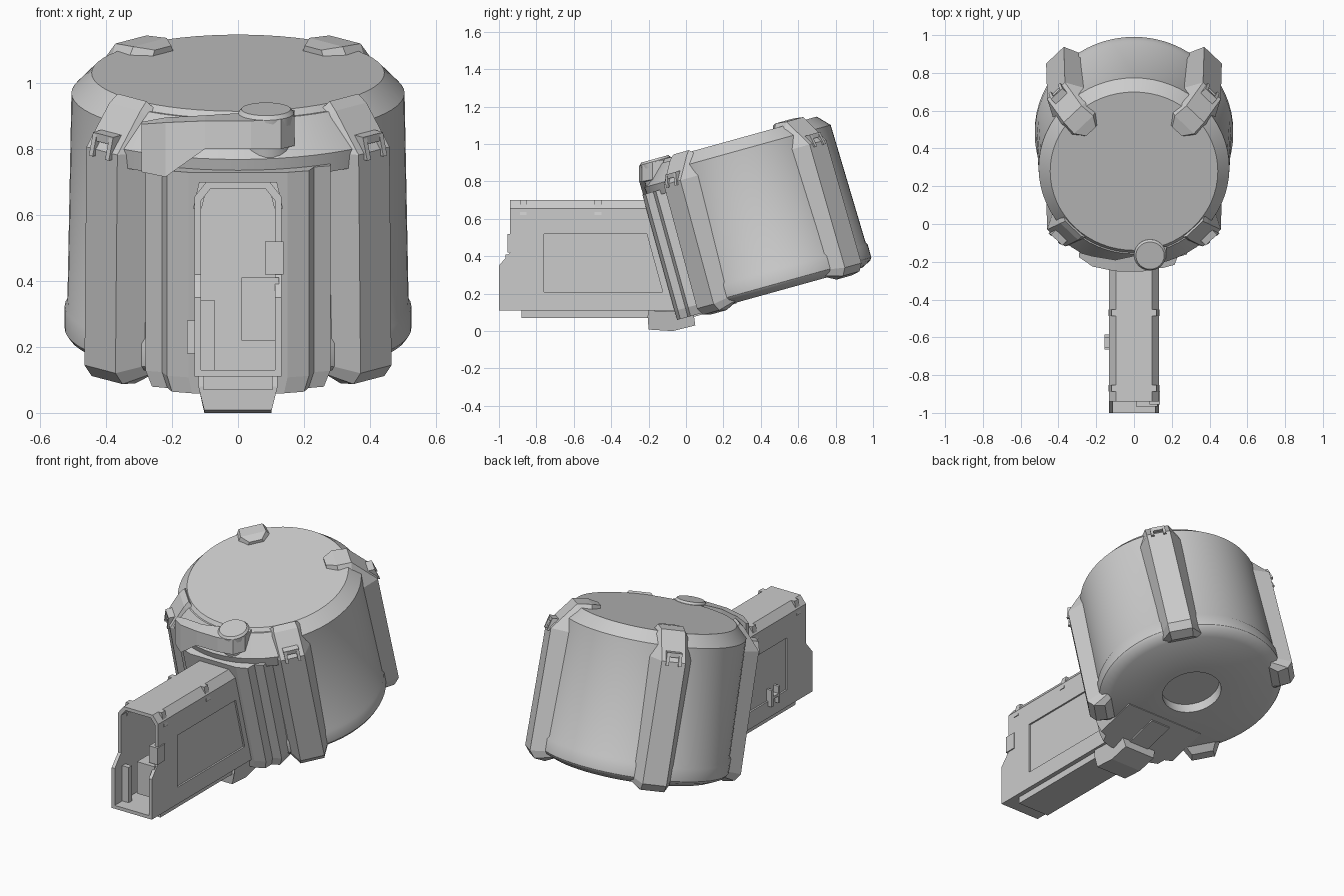
import bpy, bmesh
from math import sin, cos, pi, radians
from mathutils import Matrix

if "Cube" in bpy.data.objects:
    bpy.data.objects.remove(bpy.data.objects["Cube"])

TILT = Matrix.Rotation(radians(15.5), 4, 'X')   # drum axis leans toward the front
DRUM_Y = 0.545                                  # drum axis in the tilted frame


def make(name, verts, faces, tilted=False, smooth=False):
    bm = bmesh.new()
    vs = [bm.verts.new(v) for v in verts]
    for f in faces:
        bm.faces.new([vs[i] for i in f])
    bmesh.ops.remove_doubles(bm, verts=bm.verts, dist=1e-5)
    bmesh.ops.recalc_face_normals(bm, faces=bm.faces)
    me = bpy.data.meshes.new(name)
    bm.to_mesh(me)
    bm.free()
    ob = bpy.data.objects.new(name, me)
    bpy.context.collection.objects.link(ob)
    if tilted:
        ob.matrix_world = TILT
    if smooth:
        bpy.ops.object.select_all(action='DESELECT')
        bpy.context.view_layer.objects.active = ob
        ob.select_set(True)
        bpy.ops.object.shade_smooth_by_angle(angle=radians(30))
    return ob


def loft(name, rings, tilted=False, smooth=False):
    n = len(rings[0])
    verts = [v for r in rings for v in r]
    faces = [(i * n + j, i * n + (j + 1) % n, (i + 1) * n + (j + 1) % n, (i + 1) * n + j)
             for i in range(len(rings) - 1) for j in range(n)]
    faces += [tuple(range(n))[::-1], tuple(range(len(verts) - n, len(verts)))]
    return make(name, verts, faces, tilted, smooth)


def prism_x(name, prof, x0, x1):
    return loft(name, [[(x, y, z) for y, z in prof] for x in (x0, x1)])


def box(name, x, y, z, tilted=False):
    rect = [(x[0], y[0]), (x[1], y[0]), (x[1], y[1]), (x[0], y[1])]
    return loft(name, [[(a, b, h) for a, b in rect] for h in z], tilted)


def polar(ang, r, t, w):
    # r outward, t sideways, w along the drum axis
    return (1.02 * (r * cos(ang) - t * sin(ang)), DRUM_Y + r * sin(ang) + t * cos(ang), w)


# Drum body: lathe with recessed hub below, lower band and bevelled lid
N = 64
prof = [(.165, .135), (.165, .075), (.455, .075), (.505, .10), (.515, .115), (.515, .185),
        (.507, .20), (.495, .855), (.435, .918)]
loft("drum_body", [[polar(2 * pi * k / N, r, 0, w) for k in range(N)] for r, w in prof],
     True, True)

# Raised rim along the front of the lid
rim = [(.48, .74), (.55, .74), (.555, .80), (.46, .90), (.44, .90)]
loft("front_rim", [[polar(radians(a), r, 0, w) for r, w in rim] for a in range(-132, -47, 6)],
     True, True)

# Four clamping straps: stations of outer r, w, inner r, w, outer and inner half width
lower = [(.49, .05, .43, .085, .06, .09), (.55, .06, .45, .09, .065, .115),
         (.58, .10, .46, .12, .065, .12), (.572, .785, .47, .785, .065, .12)]
front_top = [(.475, .905, .44, .84, .065, .11), (.445, .928, .43, .90, .06, .09)]
back_top = [(.45, .935, .43, .85, .065, .12), (.37, .942, .37, .90, .07, .095),
            (.315, .935, .315, .90, .035, .05)]
for deg, side in ((45, "back_right"), (135, "back_left"), (-45, "front_right"), (-135, "front_left")):
    a = radians(deg)
    stations = lower + (back_top if deg > 0 else front_top)
    loft("strap_" + side,
         [[polar(a, ro, -ht, wo), polar(a, ro, ht, wo), polar(a, ri, hb, wi), polar(a, ri, -hb, wi)]
          for ro, wo, ri, wi, ht, hb in stations], True)
    # buckle: two posts and a bar
    for i, (t0, t1, w0, w1) in enumerate(((-.042, -.026, .765, .83), (.026, .042, .765, .83),
                                          (-.042, .042, .81, .835))):
        loft(f"buckle_{side}_{i}",
             [[polar(a, r, t, w) for r, t in ((.50, t0), (.585 if w < .8 else .568, t0),
                                              (.585 if w < .8 else .568, t1), (.50, t1))]
              for w in (w0, w1)], True)

# Housing that joins drum and feed tower
half = [(.15, -.03), (.215, -.012), (.23, .03), (.28, .045), (.28, .30)]
plan = half + [(-x, y) for x, y in reversed(half)]
loft("front_housing", [[(x * k, y, w) for x, y in plan]
                       for w, k in ((.07, .93), (.12, 1), (.765, 1))], True)

# Feed tower: hollow shell, open at the front
def section(x, z0, z1, ch):
    right = [(x, z0), (x, .35), (x, .42), (x, z1 - ch), (x - ch * .8, z1)]
    return right + [(-px, pz) for px, pz in reversed(right)]

def mouth(z):
    return -1.0 if z < .4 else -.94

outer, inner = section(.132, .11, .70, .045), section(.112, .13, .68, .037)
tower = loft("feed_tower", [
    [(x, .05, z) for x, z in outer],
    [(x, mouth(z), z) for x, z in outer],
    [(x, mouth(z), z) for x, z in inner],
    [(x, -.40, z) for x, z in inner]])

# Recessed side panels
for s in (-1, 1):
    cut = prism_x("panel_cutter", [(-.76, .21), (-.125, .21), (-.21, .52), (-.76, .52)],
                  s * .122, s * .2)
    mod = tower.modifiers.new("panel", 'BOOLEAN')
    mod.object = cut
    mod.solver = 'EXACT'
    bpy.ops.object.select_all(action='DESELECT')
    bpy.context.view_layer.objects.active = tower
    tower.select_set(True)
    bpy.ops.object.modifier_apply(modifier=mod.name)
    bpy.data.objects.remove(cut)

# Ribs on the tower's upper edges
for s in (-1, 1):
    for y in (-.47, -.87):
        loft(f"top_rib_{'right' if s > 0 else 'left'}",
             [[(s * x, yy, z) for x, z in ((.09, .70), (.118, .70), (.136, .62), (.11, .62))]
              for yy in (y - .018, y + .018)])

# Guides in the tower mouth, side catch
box("mouth_block", (.01, .125), (-.965, -.86), (.22, .41))
box("mouth_clip", (.082, .138), (-.955, -.885), (.42, .52))
box("mouth_left_lip", (-.12, -.07), (-.93, -.90), (.13, .34))
for i, (y0, y1, z0, z1) in enumerate(((-.665, -.65, .18, .28), (-.60, -.585, .18, .28),
                                      (-.665, -.585, .222, .238))):
    box(f"side_catch_{i}", (-.155, -.12), (y0, y1), (z0, z1))

# Floor rail and foot
box("floor_rail", (-.105, .105), (-.88, .0), (.07, .115))
foot = [(-.205, .08), (-.20, .008), (-.07, 0), (.05, .03), (.04, .10), (-.20, .11)]
loft("foot", [[(x * (.85 if z < .05 and abs(x) > .11 else 1), y, z) for y, z in foot]
              for x in (-.12, .12)])
box("bottom_plate", (-.065, .065), (.05, .26), (.062, .085), True)

# Lever: curved blade with a round pivot
blade = [(-.292, -.175, -.15, .73, .875), (-.22, -.225, -.17, .715, .88),
         (-.10, -.25, -.19, .80, .885), (.04, -.252, -.16, .80, .885),
         (.13, -.235, -.12, .80, .89), (.172, -.18, -.12, .81, .90)]
loft("lever_blade", [[(x, yf, zb), (x, yb, zb), (x, yb, zt + .28 * (yb - yf)), (x, yf, zt)]
                     for x, yf, yb, zb, zt in blade])
K = 24
loft("lever_pivot", [[(.085 + r * cos(2 * pi * k / K), .085 + r * sin(2 * pi * k / K), w)
                      for k in range(K)] for r, w in ((.085, .80), (.085, .92), (.075, .932))],
     True, True)
